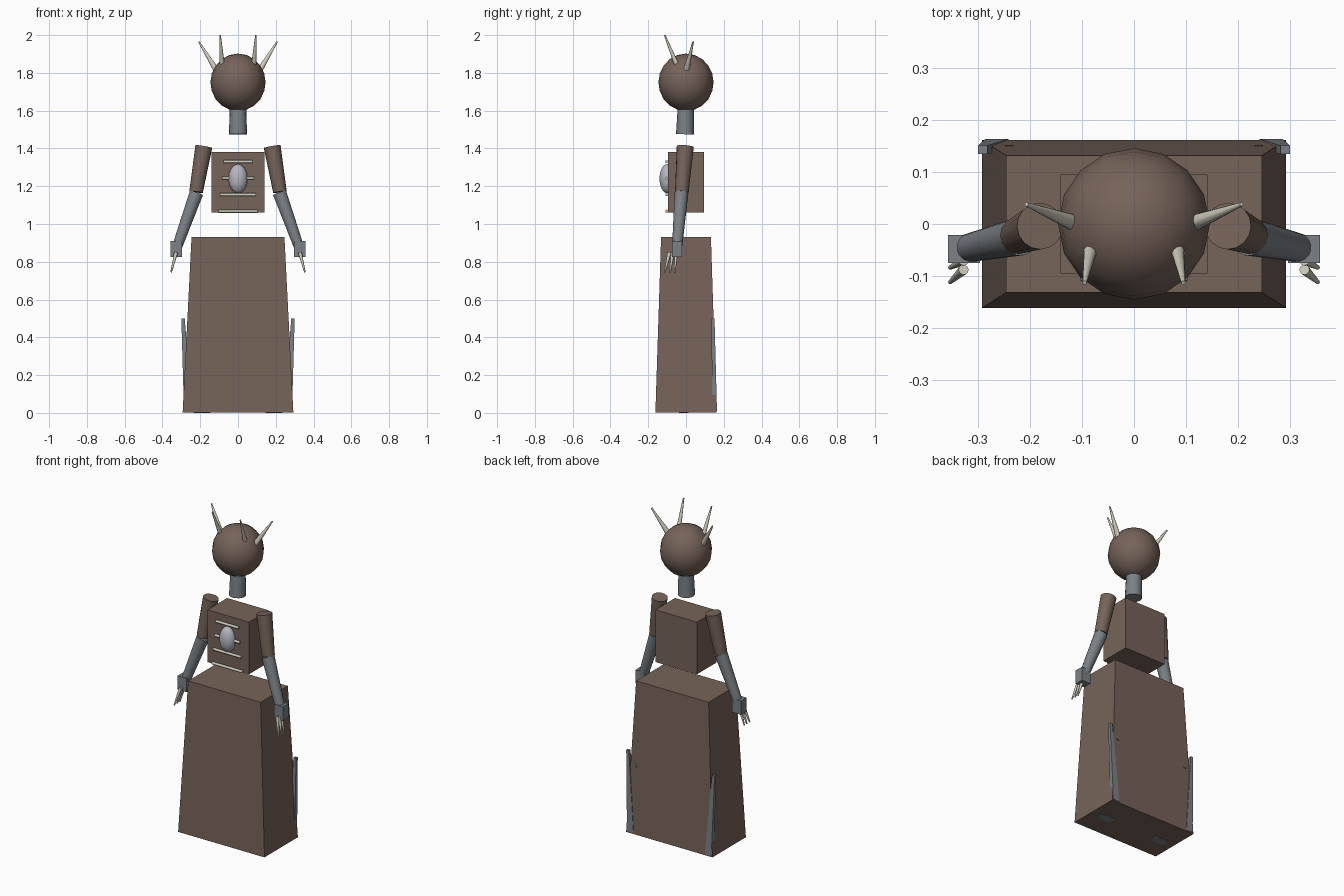
import bpy
import bmesh
from mathutils import Vector, Matrix

if "Cube" in bpy.data.objects:
    bpy.data.objects.remove(bpy.data.objects["Cube"])


def material(name, rgb):
    m = bpy.data.materials.new(name)
    m.use_nodes = True
    m.diffuse_color = (*rgb, 1)
    m.node_tree.nodes["Principled BSDF"].inputs["Base Color"].default_value = (*rgb, 1)
    return m


BROWN = material("brown cloth", (0.18, 0.125, 0.10))
GREY = material("steel grey", (0.20, 0.22, 0.24))
BONE = material("bone", (0.62, 0.59, 0.50))
PALE = material("pale gem", (0.46, 0.47, 0.52))


def finish(name, bm, mat, smooth=False):
    bmesh.ops.recalc_face_normals(bm, faces=bm.faces)
    mesh = bpy.data.meshes.new(name)
    bm.to_mesh(mesh)
    bm.free()
    mesh.materials.append(mat)
    ob = bpy.data.objects.new(name, mesh)
    bpy.context.collection.objects.link(ob)
    if smooth:
        bpy.ops.object.select_all(action="DESELECT")
        ob.select_set(True)
        bpy.context.view_layer.objects.active = ob
        bpy.ops.object.shade_smooth_by_angle(angle=0.7)
    return ob


def rod(name, a, b, r1, r2, mat, sides=16):
    """Tapered cylinder from point a to point b."""
    a, b = Vector(a), Vector(b)
    axis = b - a
    turn = axis.to_track_quat("Z", "Y").to_matrix().to_4x4()
    bm = bmesh.new()
    bmesh.ops.create_cone(bm, cap_ends=True, segments=sides, radius1=r1, radius2=r2,
                          depth=axis.length,
                          matrix=Matrix.Translation((a + b) / 2) @ turn)
    return finish(name, bm, mat, True)


def block(name, low, low_half, high, high_half, mat):
    """Box whose bottom and top rectangles may differ in place and size."""
    bm = bmesh.new()
    bmesh.ops.create_cube(bm, size=2)
    for v in bm.verts:
        c, h = (high, high_half) if v.co.z > 0 else (low, low_half)
        v.co = Vector((c[0] + v.co.x * h[0], c[1] + v.co.y * h[1], c[2]))
    return finish(name, bm, mat)


def ball(name, centre, radii, mat, u=16, v=10):
    bm = bmesh.new()
    bmesh.ops.create_uvsphere(bm, u_segments=u, v_segments=v, radius=1,
                              matrix=Matrix.Translation(centre) @ Matrix.Diagonal((*radii, 1)))
    return finish(name, bm, mat, True)


# Body
block("skirt", (0, 0, 0.003), (0.293, 0.162), (0, 0, 0.93), (0.246, 0.132), BROWN)
block("torso", (0, 0, 1.06), (0.141, 0.095), (0, 0, 1.38), (0.141, 0.095), BROWN)
rod("neck", (0, -0.005, 1.475), (0, 0, 1.63), 0.048, 0.043, GREY)
ball("head", (0, 0, 1.75), (0.146, 0.146, 0.152), BROWN)

# Chest ornaments
ball("chest_gem", (0, -0.1, 1.24), (0.05, 0.04, 0.077), PALE, 24, 16)
for i in range(4):
    z, w = 1.33 - i * 0.0875, 0.076 + i * 0.009
    rod(f"rib_{i + 1}", (-w, -0.102, z), (w, -0.102, z), 0.008, 0.008, BONE, 10)

# Paired parts
for side, s in (("left", 1), ("right", -1)):
    rod(f"{side}_upper_arm", (s * 0.181, -0.004, 1.41), (s * 0.222, -0.022, 1.17),
        0.045, 0.036, BROWN)
    rod(f"{side}_forearm", (s * 0.22, -0.024, 1.165), (s * 0.322, -0.047, 0.88),
        0.037, 0.027, GREY)
    palm = (0.031, 0.027)
    block(f"{side}_hand", (s * 0.327, -0.048, 0.825), palm,
          (s * 0.327, -0.048, 0.91), palm, GREY)

    # Fingers spread slightly toward the front
    for i, (base_y, tip_y) in enumerate(((-0.088, -0.112), (-0.07, -0.084), (-0.052, -0.06))):
        rod(f"{side}_finger_{i + 1}", (s * 0.328, base_y, 0.848), (s * 0.354, tip_y, 0.745),
            0.010, 0.004, BONE, 10)

    # Horns
    rod(f"{side}_front_horn", (s * 0.084, -0.052, 1.85), (s * 0.095, -0.113, 2.0),
        0.013, 0.004, BONE, 10)
    rod(f"{side}_side_horn", (s * 0.118, 0.003, 1.82), (s * 0.207, 0.038, 1.965),
        0.016, 0.004, BONE, 10)

    # Legs emerging at the back corners, with soles under the skirt
    block(f"{side}_shin", (s * 0.264, 0.151, 0.01), (0.022, 0.013),
          (s * 0.291, 0.143, 0.5), (0.009, 0.008), GREY)
    block(f"{side}_thigh_tip", (s * 0.24, 0.144, 0.41), (0.008, 0.008),
          (s * 0.24, 0.142, 0.43), (0.008, 0.008), BROWN)
    block(f"{side}_sole", (s * 0.19, -0.012, 0), (0.045, 0.025),
          (s * 0.19, -0.012, 0.006), (0.045, 0.025), GREY)
